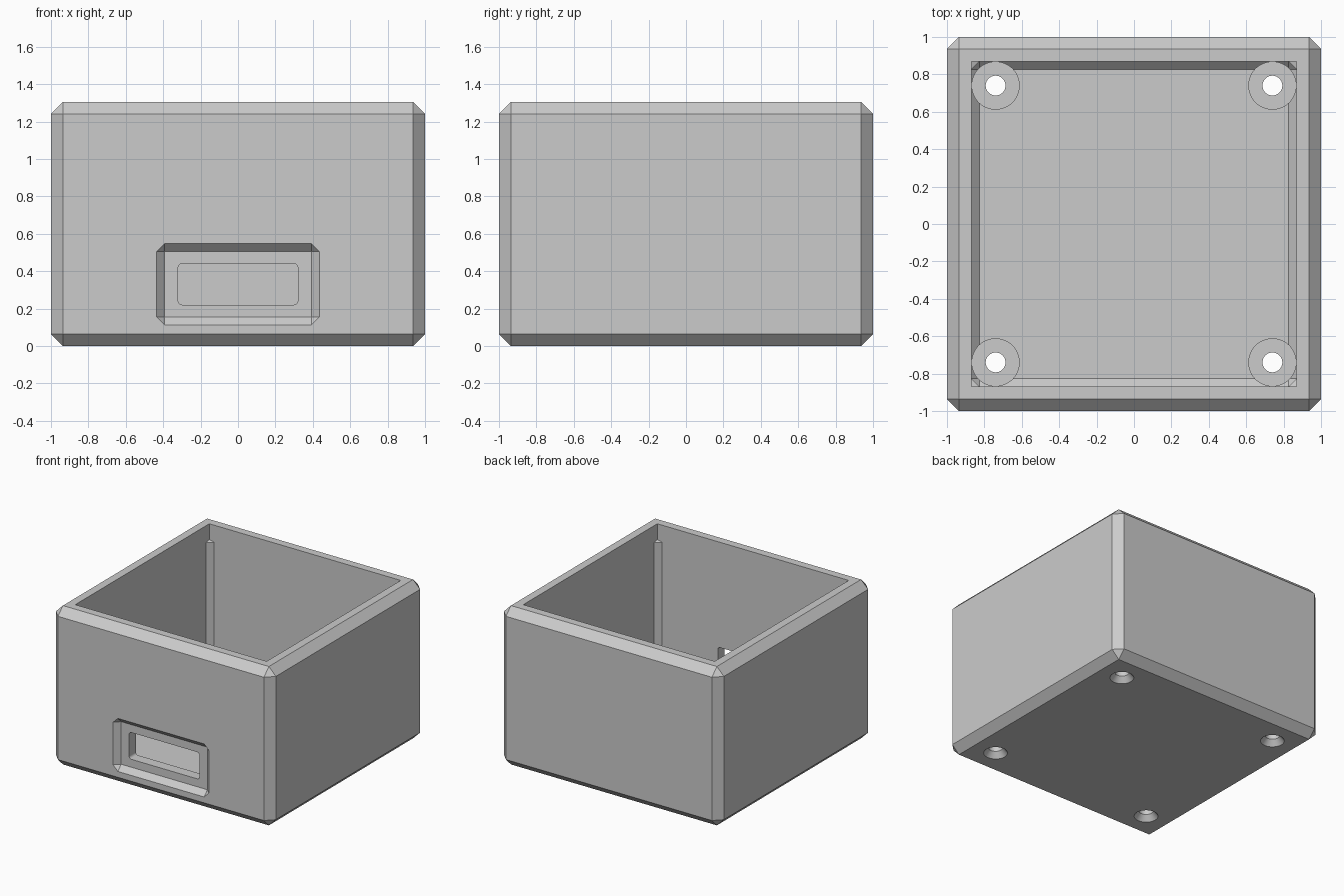
import bpy, bmesh, math
from mathutils import Matrix

if "Cube" in bpy.data.objects:
    bpy.data.objects.remove(bpy.data.objects["Cube"])

grey = bpy.data.materials.new("grey plastic")
grey.diffuse_color = (0.6, 0.6, 0.6, 1)
grey.use_nodes = True
grey.node_tree.nodes["Principled BSDF"].inputs["Base Color"].default_value = grey.diffuse_color


def rect(hx, hy, c, z):
    """Rectangle ring with corners cut by c (c = 0 gives sharp corners)."""
    return [(hx, -hy + c, z), (hx, hy - c, z), (hx - c, hy, z), (-hx + c, hy, z),
            (-hx, hy - c, z), (-hx, -hy + c, z), (-hx + c, -hy, z), (hx - c, -hy, z)]


def circle(r, z, n=48):
    return [(r * math.cos(2 * math.pi * i / n), r * math.sin(2 * math.pi * i / n), z)
            for i in range(n)]


def round_rect(hx, hy, r, z, n=6):
    ring = []
    for q, (sx, sy) in enumerate([(1, 1), (-1, 1), (-1, -1), (1, -1)]):
        for i in range(n + 1):
            a = (q + i / n) * math.pi / 2
            ring.append((sx * (hx - r) + r * math.cos(a), sy * (hy - r) + r * math.sin(a), z))
    return ring


def loft(name, rings, matrix=Matrix(), capped=True):
    """Skin a stack of equal-length rings into a solid."""
    bm = bmesh.new()
    loops = [[bm.verts.new(p) for p in ring] for ring in rings]
    n = len(loops[0])
    for a, b in zip(loops, loops[1:]):
        for i in range(n):
            j = (i + 1) % n
            bm.faces.new((a[i], a[j], b[j], b[i]))
    if capped:
        bm.faces.new(loops[0][::-1])
        bm.faces.new(loops[-1])
    bmesh.ops.remove_doubles(bm, verts=bm.verts[:], dist=1e-5)
    bmesh.ops.recalc_face_normals(bm, faces=bm.faces[:])
    bm.transform(matrix)
    mesh = bpy.data.meshes.new(name)
    bm.to_mesh(mesh)
    bm.free()
    mesh.materials.append(grey)
    obj = bpy.data.objects.new(name, mesh)
    bpy.context.collection.objects.link(obj)
    return obj


def select(obj):
    bpy.ops.object.select_all(action='DESELECT')
    obj.select_set(True)
    bpy.context.view_layer.objects.active = obj


def cut(obj, cutter):
    select(obj)
    mod = obj.modifiers.new("cut", 'BOOLEAN')
    mod.operation, mod.solver, mod.object = 'DIFFERENCE', 'EXACT', cutter
    bpy.ops.object.modifier_apply(modifier=mod.name)
    bpy.data.objects.remove(cutter)


def smooth(obj):
    select(obj)
    bpy.ops.object.shade_smooth_by_angle(angle=math.radians(30))


# Chamfered outer box
H, C = 1.305, 0.064
box = loft("box_body", [rect(1 - C, 1 - C, 0, 0), rect(1, 1, C, C),
                        rect(1, 1, C, H - C), rect(1 - C, 1 - C, 0, H)])

# Open cavity: chamfered floor and corners, square near the rim
W, K, FLOOR = 0.87, 0.043, 0.13
cut(box, loft("cavity", [rect(W - K, W - K, 0, FLOOR), rect(W, W, K, FLOOR + K),
                         rect(W, W, K, 1.165), rect(W, W, 0, 1.175), rect(W, W, 0, 1.5)]))

# Front port: chamfered recess and rounded opening
front = Matrix.Translation((0, -1, 0.33)) @ Matrix.Rotation(math.pi / 2, 4, 'X')
cut(box, loft("port_recess", [rect(0.435, 0.218, K, 0.1), rect(0.435, 0.218, K, 0),
                              rect(0.435 - K, 0.218 - K, 0, -K)], front))
cut(box, loft("port_opening", [round_rect(0.32, 0.11, 0.022, 0.1),
                               round_rect(0.32, 0.11, 0.022, -0.3)], front))

# Screw holes with countersinks below, and a standoff above each
HOLE, TOP = 0.053, 0.22
for x in (-0.74, 0.74):
    for y in (-0.74, 0.74):
        place = Matrix.Translation((x, y, 0))
        cut(box, loft("screw_hole", [circle(0.098, -0.01), circle(HOLE, 0.045),
                                     circle(HOLE, 0.3)], place))
        side = ("left" if x < 0 else "right") + ("_front" if y < 0 else "_back")
        smooth(loft("standoff_" + side,
                    [circle(0.129, FLOOR), circle(0.129, TOP), circle(HOLE, TOP),
                     circle(HOLE, FLOOR), circle(0.129, FLOOR)], place, capped=False))
smooth(box)
